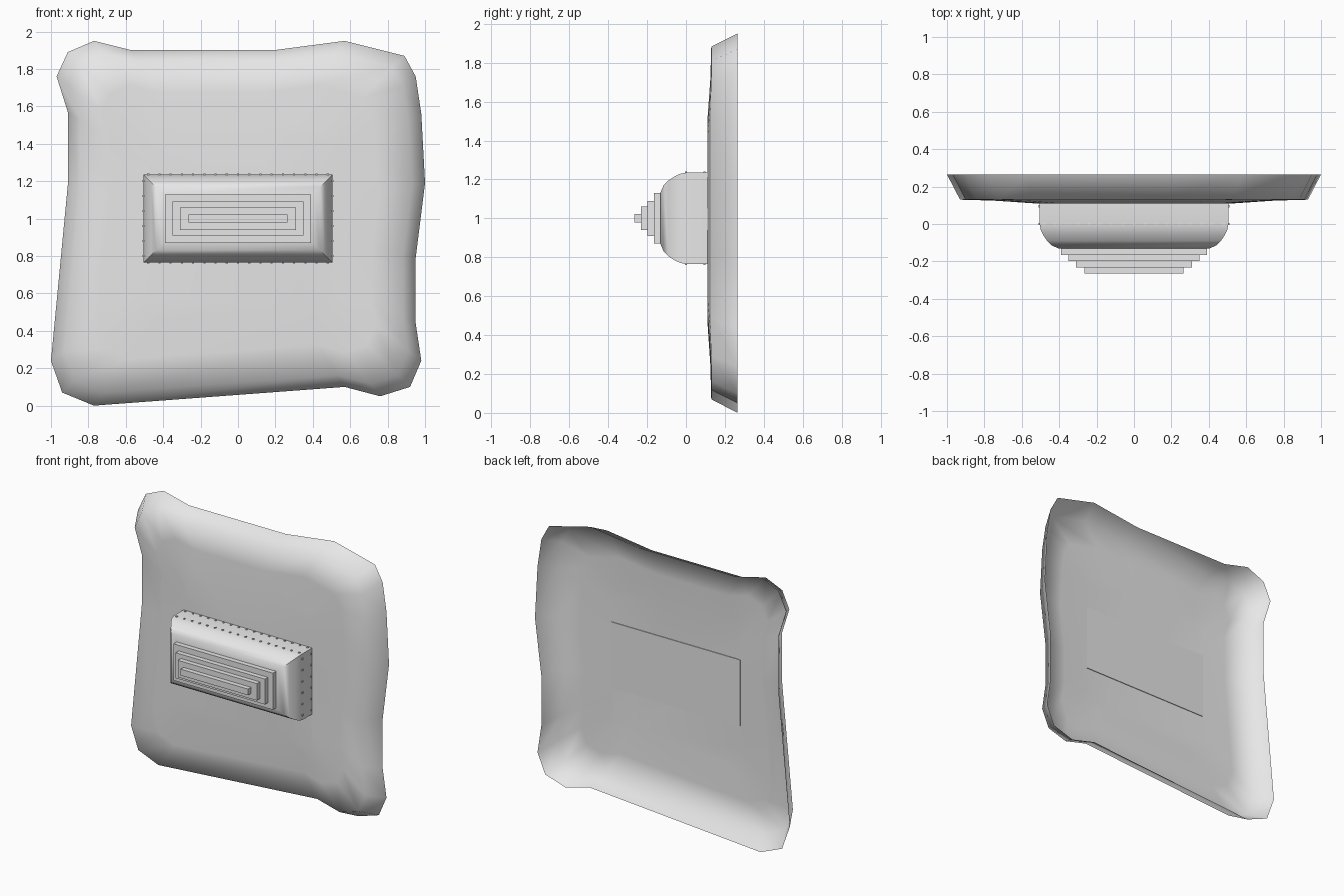
import bpy, bmesh
from mathutils import Matrix

if "Cube" in bpy.data.objects:
    bpy.data.objects.remove(bpy.data.objects["Cube"], do_unlink=True)

grey = bpy.data.materials.new("light grey")
grey.use_nodes = True
grey.diffuse_color = (0.8, 0.8, 0.8, 1)
grey.node_tree.nodes["Principled BSDF"].inputs["Base Color"].default_value = (0.8, 0.8, 0.8, 1)

MID = 1.0  # height of the centre


def finish(name, bm):
    mesh = bpy.data.meshes.new(name)
    bm.to_mesh(mesh)
    bm.free()
    obj = bpy.data.objects.new(name, mesh)
    bpy.context.collection.objects.link(obj)
    mesh.materials.append(grey)
    return obj


def loft(name, loops, cap_start=False):
    """Skin a list of point loops and cap the last one."""
    bm = bmesh.new()
    rings = [[bm.verts.new(p) for p in loop] for loop in loops]
    n = len(rings[0])
    for a, b in zip(rings, rings[1:]):
        for i in range(n):
            j = (i + 1) % n
            bm.faces.new((a[i], a[j], b[j], b[i]))
    bm.faces.new(rings[-1])
    if cap_start:
        bm.faces.new(rings[0][::-1])
        bmesh.ops.recalc_face_normals(bm, faces=bm.faces)
    return finish(name, bm)


def rect(hx, hz, y):
    return [(-hx, y, MID - hz), (hx, y, MID - hz), (hx, y, MID + hz), (-hx, y, MID + hz)]


# Wavy dish: open sheet, hollow at the back
outline = [(-0.77, 0.0), (0.57, 0.1), (0.76, 0.05), (0.92, 0.1), (0.98, 0.24),
           (0.95, 0.44), (0.95, 0.79), (1.0, 1.19), (0.98, 1.56), (0.95, 1.76),
           (0.89, 1.87), (0.57, 1.95), (0.19, 1.9), (-0.57, 1.9), (-0.77, 1.95),
           (-0.91, 1.89), (-0.97, 1.76), (-0.91, 1.57), (-0.91, 1.18), (-1.0, 0.24),
           (-0.94, 0.07)]
steps = [(1.0, 0.265), (0.93, 0.13), (0.75, 0.125), (0.53, 0.11)]
dish = loft("wavy_dish", [[(x * s, y, MID + (z - MID) * s) for x, z in outline]
                          for s, y in steps])
dish.data.shade_smooth()

# Rounded block: straight sides, then a quarter-round towards the front
profile = [(0, 0.115), (0, 0), (0.006, -0.03), (0.02, -0.06), (0.04, -0.09),
           (0.065, -0.115), (0.1, -0.13)]
block = loft("rounded_block", [rect(0.505 - d, 0.235 - d, y) for d, y in profile], True)
bpy.context.view_layer.objects.active = block
block.select_set(True)
bpy.ops.object.shade_smooth_by_angle(angle=0.6)
block.select_set(False)

# Stepped tiers on the front
for i, (hx, hz) in enumerate([(0.39, 0.13), (0.35, 0.09), (0.31, 0.06), (0.265, 0.022)]):
    front = -0.165 - 0.0335 * i
    loft(f"front_tier_{i + 1}", [rect(hx, hz, front + 0.04), rect(hx, hz, front)], True)

# Rows of tiny studs around the block sides
bm = bmesh.new()


def stud(x, y, z):
    place = Matrix.Translation((x, y, z)) @ Matrix.Scale(0.011, 4)
    bmesh.ops.create_cube(bm, size=1, matrix=place)


for y in (0.095, 0.0):
    for side in (-1, 1):
        for k in range(17):
            stud(-0.48 + 0.06 * k, y, MID + side * 0.235)
        for k in range(6):
            stud(side * 0.505, y, MID - 0.2 + 0.08 * k)
finish("edge_studs", bm)
